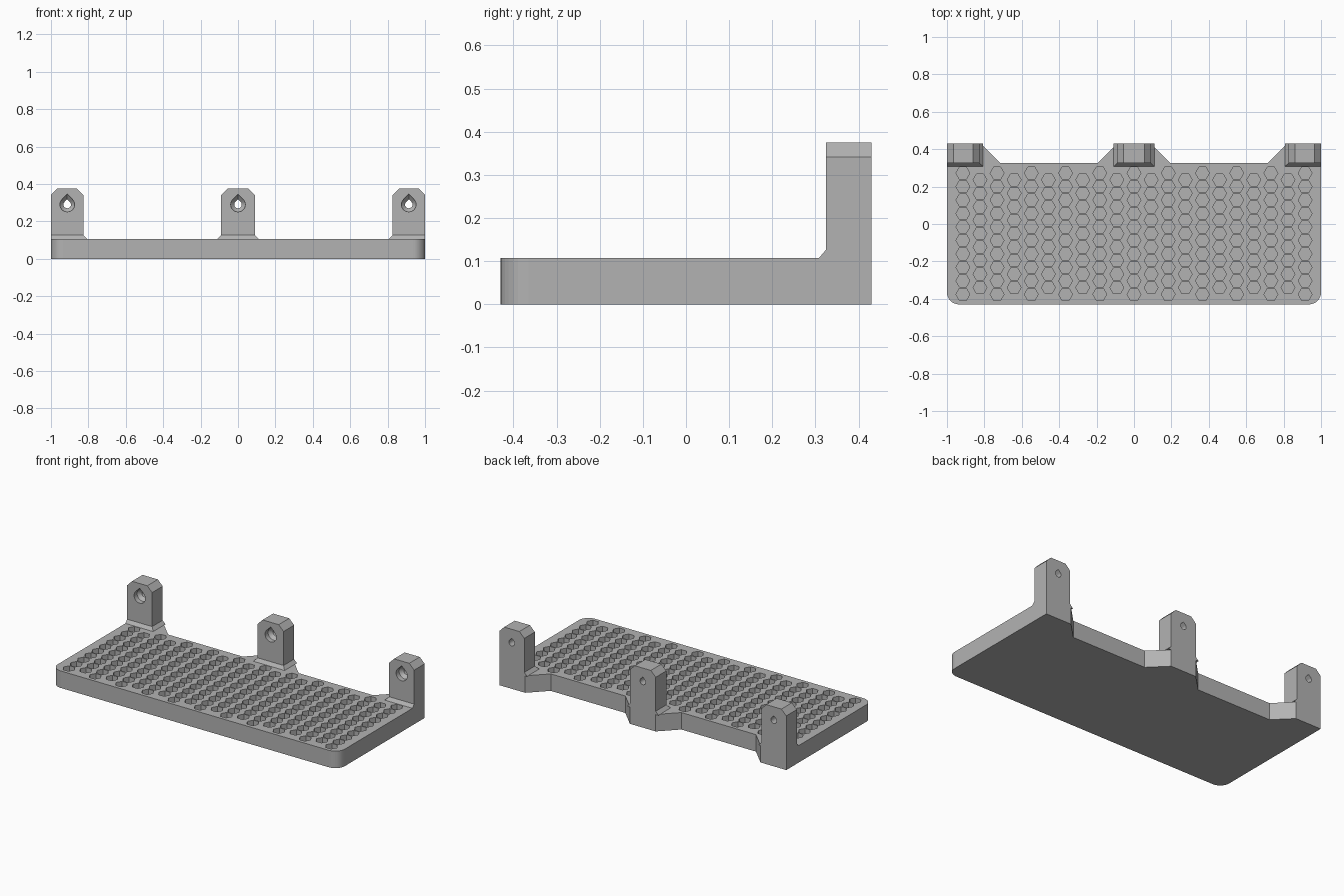
import bpy, bmesh, math

if "Cube" in bpy.data.objects:
    bpy.data.objects.remove(bpy.data.objects["Cube"])

grey = bpy.data.materials.new("light grey plastic")
grey.diffuse_color = (0.45, 0.45, 0.45, 1)
grey.use_nodes = True
grey.node_tree.nodes["Principled BSDF"].inputs["Base Color"].default_value = grey.diffuse_color


def finish(name, bm):
    bmesh.ops.recalc_face_normals(bm, faces=bm.faces)
    me = bpy.data.meshes.new(name)
    bm.to_mesh(me)
    bm.free()
    ob = bpy.data.objects.new(name, me)
    bpy.context.collection.objects.link(ob)
    me.materials.append(grey)
    return ob


def loft(bm, rings):
    """Closed solid through rings of equal point count."""
    vs = [[bm.verts.new(p) for p in r] for r in rings]
    n = len(vs[0])
    for a, b in zip(vs, vs[1:]):
        for i in range(n):
            j = (i + 1) % n
            bm.faces.new((a[i], a[j], b[j], b[i]))
    bm.faces.new(vs[0][::-1])
    bm.faces.new(vs[-1])


def cut(ob, cutter):
    m = ob.modifiers.new("cut", 'BOOLEAN')
    m.operation, m.solver, m.object = 'DIFFERENCE', 'EXACT', cutter
    cutter.hide_render = True
    cutter.hide_set(True)


TOP, BACK, EDGE = 0.107, 0.43, 0.325

# Shelf outline: rounded front corners, flared tabs along the back
R = 0.065
outline = []
for cx, a0 in ((-1 + R, 180), (1 - R, 270)):
    for k in range(9):
        a = math.radians(a0 + k * 90 / 8)
        outline.append((cx + R * math.cos(a), -BACK + R + R * math.sin(a)))
right = [(1, BACK), (0.82, BACK), (0.715, EDGE), (0.195, EDGE), (0.09, BACK)]
outline += right + [(-x, y) for x, y in reversed(right)]
bm = bmesh.new()
loft(bm, [[(x, y, z) for x, y in outline] for z in (0, TOP)])
shelf = finish("shelf", bm)

# Honeycomb pockets in the shelf top
bm = bmesh.new()
FLAT, PITCH, STEP, FLOOR = 0.064, 0.072, 0.0915, 0.06
r = FLAT / math.sqrt(3)
for c in range(21):
    for k in range(10):
        x = (c - 10) * STEP
        y = 0.272 - k * PITCH - (PITCH / 2 if c % 2 else 0)
        if y < -0.39:
            continue
        ring = [(x + r * math.cos(i * math.pi / 3), y + r * math.sin(i * math.pi / 3))
                for i in range(6)]
        loft(bm, [[(px, py, z) for px, py in ring] for z in (FLOOR, TOP + 0.05)])
cut(shelf, finish("pocket_cutter", bm))


def teardrop(x, y, z, rad):
    """Circle with a pointed roof, in the xz plane."""
    pts = []
    for k in range(25):
        a = math.radians(135 + k * 270 / 24)
        pts.append((x + rad * math.cos(a), y, z + rad * math.sin(a)))
    return pts + [(x, y, z + rad * math.sqrt(2))]


# Mounting posts: chamfered top, sloped foot, countersunk screw hole
for name, x0, x1, s0, s1 in (("left_post", -1, -0.826, 0, 0.02),
                             ("middle_post", -0.09, 0.09, 0.02, 0.02),
                             ("right_post", 0.826, 1, 0.02, 0)):
    bm = bmesh.new()
    C = 0.034
    prof = [(x0, 0.1), (x1, 0.1), (x1, 0.375 - C), (x1 - C, 0.375),
            (x0 + C, 0.375), (x0, 0.375 - C)]
    loft(bm, [[(x, y, z) for x, z in prof] for y in (EDGE, BACK)])
    post = finish(name, bm)

    bm = bmesh.new()
    loft(bm, [[(x0 - s0 * f, EDGE - 0.018 * f, z), (x1 + s1 * f, EDGE - 0.018 * f, z),
               (x1 + s1 * f, BACK, z), (x0 - s0 * f, BACK, z)]
              for z, f in ((TOP - 0.001, 1), (TOP + 0.02, 0))])
    finish(name + "_foot", bm)

    cx = (x0 + x1) / 2
    bm = bmesh.new()
    loft(bm, [teardrop(cx, y, 0.29, rad) for y, rad in
              ((EDGE - 0.01, 0.039), (EDGE + 0.03, 0.039),
               (EDGE + 0.05, 0.02), (BACK + 0.01, 0.02))])
    cut(post, finish(name + "_hole_cutter", bm))
